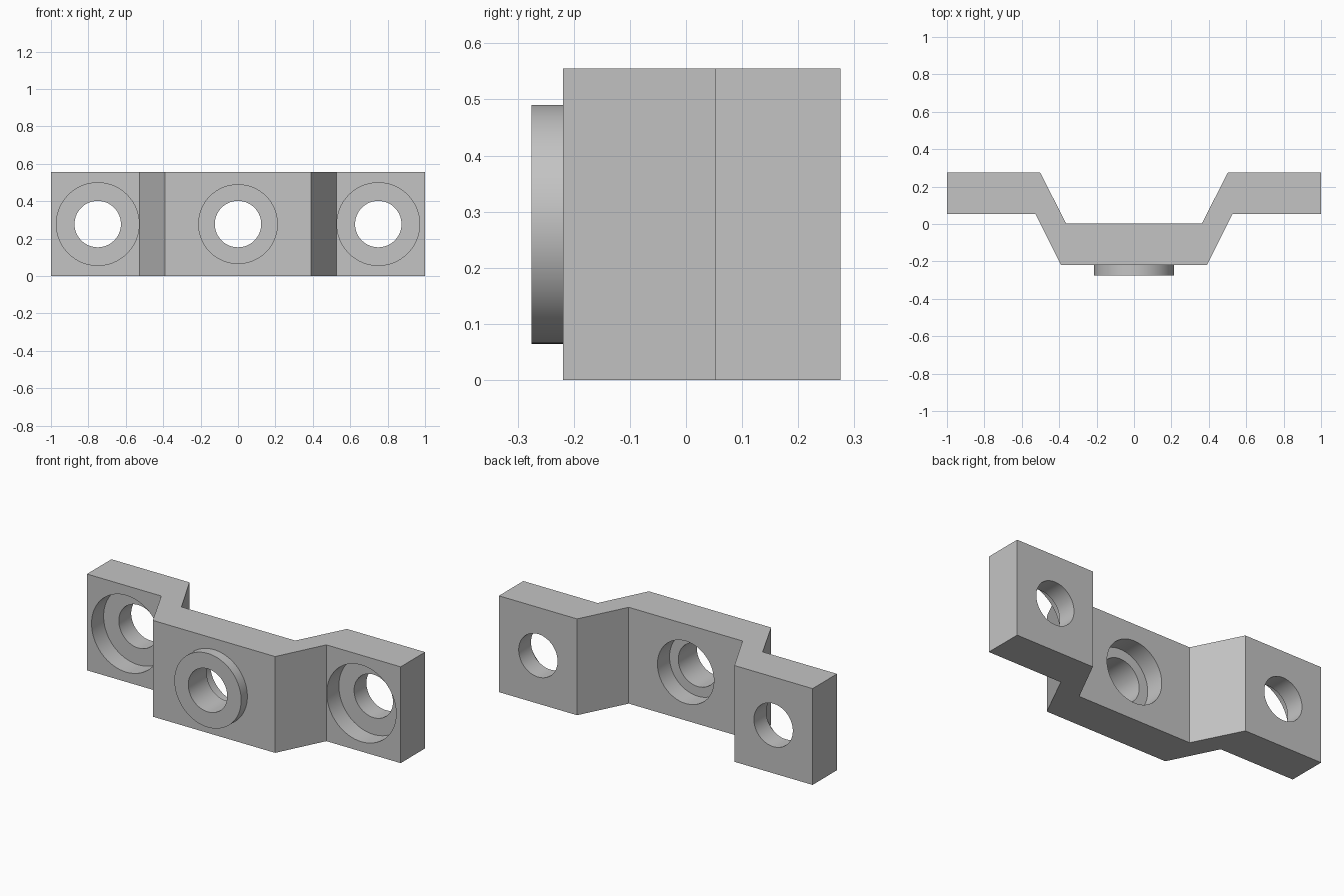
import bpy, bmesh, math
from mathutils import Matrix, Vector

cube = bpy.data.objects.get("Cube")
if cube:
    bpy.data.objects.remove(cube, do_unlink=True)

HEIGHT = 0.555
MID = HEIGHT / 2
BACK, EAR_FRONT, MID_BACK, MID_FRONT, BOSS_FRONT = 0.2755, 0.053, 0.003, -0.219, -0.2755
EAR_X = 0.75
BORE_R, BOSS_R, EAR_RECESS_R, MID_RECESS_R = 0.124, 0.213, 0.221, 0.18
RECESS = 0.11

grey = bpy.data.materials.new("plain grey")
grey.use_nodes = True
colour = (0.55, 0.55, 0.55, 1)
grey.diffuse_color = colour
grey.node_tree.nodes["Principled BSDF"].inputs["Base Color"].default_value = colour


def make_object(name, bm):
    bmesh.ops.recalc_face_normals(bm, faces=bm.faces)
    mesh = bpy.data.meshes.new(name)
    bm.to_mesh(mesh)
    bm.free()
    mesh.materials.append(grey)
    obj = bpy.data.objects.new(name, mesh)
    bpy.context.collection.objects.link(obj)
    return obj


def cylinder(name, x, y0, y1, radius):
    """Cylinder along y at mid height."""
    bm = bmesh.new()
    place = Matrix.Translation((x, (y0 + y1) / 2, MID)) @ Matrix.Rotation(math.pi / 2, 4, 'X')
    bmesh.ops.create_cone(bm, cap_ends=True, segments=96, radius1=radius,
                          radius2=radius, depth=y1 - y0, matrix=place)
    return make_object(name, bm)


def combine(target, tool, operation):
    mod = target.modifiers.new(tool.name, 'BOOLEAN')
    mod.operation = operation
    mod.solver = 'EXACT'
    mod.object = tool
    bpy.context.view_layer.objects.active = target
    bpy.ops.object.modifier_apply(modifier=mod.name)
    bpy.data.objects.remove(tool, do_unlink=True)


# Cranked strap: half outline mirrored, then extruded upwards
half = [(0.39, MID_FRONT), (0.526, EAR_FRONT), (1, EAR_FRONT),
        (1, BACK), (0.502, BACK), (0.363, MID_BACK)]
outline = half + [(-x, y) for x, y in reversed(half)]
bm = bmesh.new()
base = bm.faces.new([bm.verts.new((x, y, 0)) for x, y in outline])
top = bmesh.ops.extrude_face_region(bm, geom=[base])["geom"]
bmesh.ops.translate(bm, vec=Vector((0, 0, HEIGHT)),
                    verts=[v for v in top if isinstance(v, bmesh.types.BMVert)])
bracket = make_object("bracket", bm)

# Round boss on the front of the middle
combine(bracket, cylinder("boss", 0, BOSS_FRONT, MID_FRONT + 0.05, BOSS_R), 'UNION')

# Through holes, with recesses in the ear fronts and the middle back
for x in (-EAR_X, 0, EAR_X):
    combine(bracket, cylinder("bore", x, -0.5, 0.5, BORE_R), 'DIFFERENCE')
for x in (-EAR_X, EAR_X):
    combine(bracket, cylinder("ear_recess", x, EAR_FRONT - 0.05, EAR_FRONT + RECESS,
                              EAR_RECESS_R), 'DIFFERENCE')
combine(bracket, cylinder("middle_recess", 0, MID_BACK - RECESS, MID_BACK + 0.05,
                          MID_RECESS_R), 'DIFFERENCE')

# Smooth bores with sharp edges kept
bpy.ops.object.select_all(action='DESELECT')
bracket.select_set(True)
bpy.context.view_layer.objects.active = bracket
bpy.ops.object.shade_smooth_by_angle(angle=math.radians(20))
